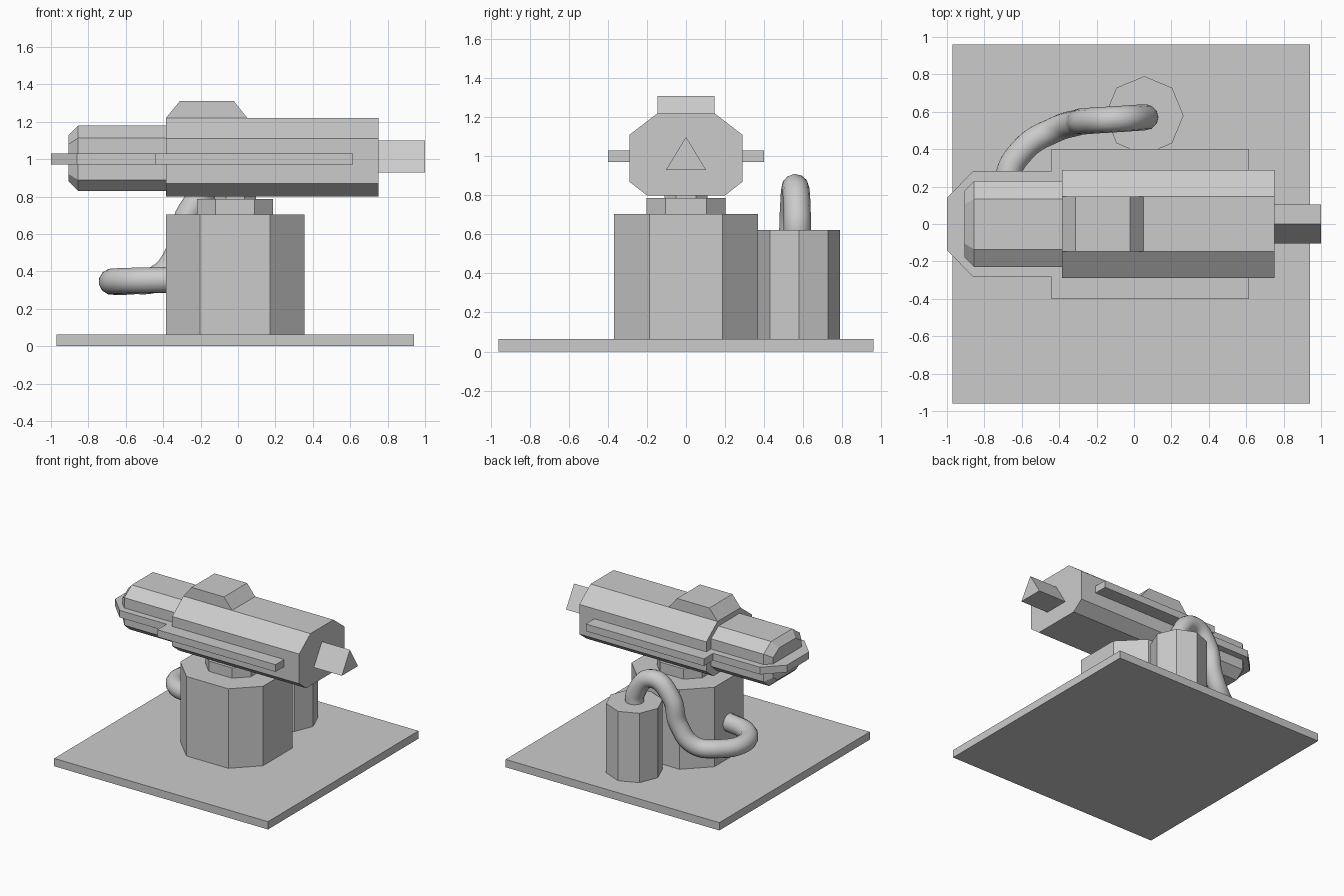
import bpy, bmesh

if "Cube" in bpy.data.objects:
    bpy.data.objects.remove(bpy.data.objects["Cube"])


def loft(name, rings):
    """Skin a closed solid through rings with equal point counts."""
    bm = bmesh.new()
    loops = [[bm.verts.new(p) for p in ring] for ring in rings]
    n = len(loops[0])
    for a, b in zip(loops, loops[1:]):
        for i in range(n):
            j = (i + 1) % n
            bm.faces.new((a[i], a[j], b[j], b[i]))
    bm.faces.new(loops[0])
    bm.faces.new(loops[-1])
    bmesh.ops.recalc_face_normals(bm, faces=bm.faces)
    mesh = bpy.data.meshes.new(name)
    bm.to_mesh(mesh)
    bm.free()
    obj = bpy.data.objects.new(name, mesh)
    bpy.context.collection.objects.link(obj)
    return obj


def prism_z(name, pts, z0, z1):
    return loft(name, [[(x, y, z) for x, y in pts] for z in (z0, z1)])


def octagon(cx, cy, r, e):
    """Square of half size r with corners cut, flats of half length e."""
    return [(cx + x, cy + y) for x, y in
            ((r, -e), (r, e), (e, r), (-e, r), (-r, e), (-r, -e), (-e, -r), (e, -r))]


def hull_ring(x, half, top, upper, lower, bottom, top_half, bottom_half):
    """Chamfered cross-section across x, mirrored in y."""
    side = [(bottom_half, bottom), (half, lower), (half, upper), (top_half, top)]
    return [(x, y, z) for y, z in side] + [(x, -y, z) for y, z in reversed(side)]


# Ground plate
prism_z("base_plate", [(-.97, -.96), (.94, -.96), (.94, .96), (-.97, .96)], 0, .063)

# Pedestal and swivel neck
prism_z("pedestal", octagon(-.015, 0, .37, .187), .06, .705)
prism_z("neck", octagon(-.015, 0, .203, .104), .70, .788)
prism_z("swivel_pin", octagon(-.015, 0, .11, .05), .78, .81)

# Main body and tapered rear section
loft("body", [hull_ring(x, .29, 1.22, 1.11, .87, .80, .147, .20) for x in (-.385, .75)])
loft("rear_section", [
    hull_ring(-.905, .18, 1.13, 1.08, .92, .88, .105, .125),
    hull_ring(-.855, .23, 1.18, 1.113, .89, .83, .135, .16),
    hull_ring(-.37, .23, 1.18, 1.113, .89, .83, .135, .16)])

# Flat side rail wrapping around the rear
half = [(-1, .14), (-.86, .283), (-.44, .283), (-.44, .4), (.615, .4)]
prism_z("side_rail", half + [(x, -y) for x, y in reversed(half)], .972, 1.03)

# Triangular barrel
loft("barrel", [[(x, -.103, .93), (x, .103, .93), (x, 0, 1.10)] for x in (.74, 1.0)])

# Wedge-ended housing on top
loft("top_housing", [[(x, y, z) for x, z in
                      ((-.385, 1.21), (-.385, 1.22), (-.312, 1.31), (-.022, 1.31), (.05, 1.22), (.05, 1.21))]
                     for y in (-.147, .147)])

# Tank behind the pedestal, a corner facing each axis
d = .21 * .7071
prism_z("tank", [(.055 + x, .58 + y) for x, y in
                 ((.21, 0), (d, d), (0, .21), (-d, d), (-.21, 0), (-d, -d), (0, -.21), (d, -d))],
        .06, .623)

# Hose from the tank to the pedestal
path = [(.055, .57, .56), (.05, .57, .69), (-.10, .56, .84), (-.255, .55, .72),
        (-.31, .54, .52), (-.42, .505, .37), (-.58, .41, .345), (-.675, .23, .345),
        (-.60, .07, .35), (-.36, .0, .355)]
curve = bpy.data.curves.new("hose", "CURVE")
curve.dimensions = "3D"
curve.bevel_depth = .07
curve.bevel_resolution = 4
curve.use_fill_caps = True
spline = curve.splines.new("BEZIER")
spline.resolution_u = 8
spline.bezier_points.add(len(path) - 1)
for point, co in zip(spline.bezier_points, path):
    point.co = co
    point.handle_left_type = point.handle_right_type = "AUTO"
bpy.context.collection.objects.link(bpy.data.objects.new("hose", curve))
